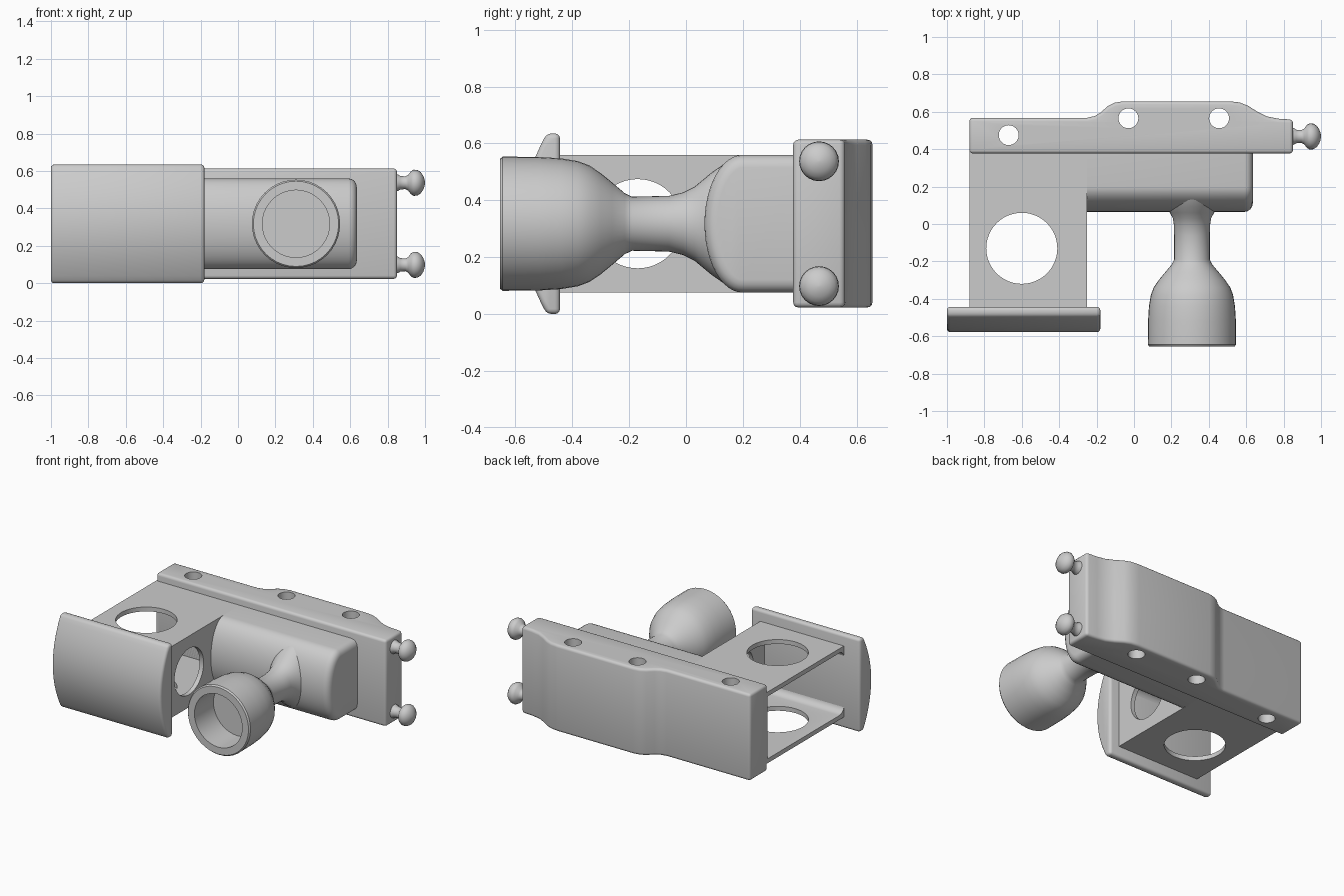
import bpy, bmesh, math
from mathutils import Vector

if "Cube" in bpy.data.objects:
    bpy.data.objects.remove(bpy.data.objects["Cube"])

MID = 0.3175  # height of the symmetry plane


def finish(name, bm, angle=35):
    bmesh.ops.recalc_face_normals(bm, faces=bm.faces)
    me = bpy.data.meshes.new(name)
    bm.to_mesh(me)
    bm.free()
    ob = bpy.data.objects.new(name, me)
    bpy.context.collection.objects.link(ob)
    smooth(ob, angle)
    return ob


def activate(ob):
    bpy.ops.object.select_all(action='DESELECT')
    ob.select_set(True)
    bpy.context.view_layer.objects.active = ob


def smooth(ob, angle=35):
    activate(ob)
    bpy.ops.object.shade_smooth_by_angle(angle=math.radians(angle))


def prism(name, pts, axis, lo, hi, bevel=0.0, pick=lambda m: True, segs=3):
    """Extrude a 2D profile along x (points are y,z) or z (points are x,y)."""
    place = (lambda p, t: (t, p[0], p[1])) if axis == 'x' else (lambda p, t: (p[0], p[1], t))
    bm = bmesh.new()
    a = [bm.verts.new(place(p, lo)) for p in pts]
    b = [bm.verts.new(place(p, hi)) for p in pts]
    bm.faces.new(a)
    bm.faces.new(b[::-1])
    n = len(pts)
    for i in range(n):
        bm.faces.new((a[i], b[i], b[(i + 1) % n], a[(i + 1) % n]))
    bmesh.ops.recalc_face_normals(bm, faces=bm.faces)
    if bevel:
        edges = [e for e in bm.edges if e.calc_face_angle() > math.radians(40)
                 and pick((e.verts[0].co + e.verts[1].co) / 2)]
        bmesh.ops.bevel(bm, geom=edges, offset=bevel, segments=segs, profile=0.5,
                        affect='EDGES', clamp_overlap=False)
    return finish(name, bm)


def lathe(name, prof, axis, centre, n=40):
    """Sweep rings (t, ra, rb) along an axis; rb is the vertical radius."""
    bm = bmesh.new()
    rings = []
    for t, ra, rb in prof:
        ring = []
        for i in range(n):
            a = 2 * math.pi * i / n
            u, v = ra * math.cos(a), rb * math.sin(a)
            co = (u, t, v) if axis == 'y' else (t, u, v)
            ring.append(bm.verts.new(Vector(centre) + Vector(co)))
        rings.append(ring)
    for r, s in zip(rings, rings[1:]):
        for i in range(n):
            bm.faces.new((r[i], r[(i + 1) % n], s[(i + 1) % n], s[i]))
    bm.faces.new(rings[0])
    bm.faces.new(rings[-1])
    return finish(name, bm)


def rod(axis, r, lo, hi, centre, n=48):
    return lathe("cutter", [(lo, r, r), (hi, r, r)], axis, centre, n)


def cut(ob, cutters):
    for c in cutters:
        m = ob.modifiers.new("cut", 'BOOLEAN')
        m.operation, m.solver, m.object = 'DIFFERENCE', 'EXACT', c
        activate(ob)
        # the smoothing is baked into the mesh, so only the cut is applied
        bpy.ops.object.modifier_apply(modifier=m.name)
        bpy.data.objects.remove(c, do_unlink=True)
    smooth(ob)


def rod_z(r, x, y):
    pts = [(x + r * math.cos(a), y + r * math.sin(a))
           for a in (2 * math.pi * i / 48 for i in range(48))]
    return prism("cutter", pts, 'z', -0.2, 0.9)


# back bar with a raised middle and three vertical holes
bar = prism("back_bar", [
    (-0.88, 0.377), (0.85, 0.377), (0.85, 0.558), (0.77, 0.563), (0.71, 0.575),
    (0.66, 0.60), (0.61, 0.632), (0.565, 0.65), (0.51, 0.656), (-0.06, 0.656),
    (-0.105, 0.648), (-0.14, 0.63), (-0.18, 0.595), (-0.21, 0.577), (-0.25, 0.568),
    (-0.88, 0.568)], 'z', 0.023, 0.613, 0.018)
cut(bar, [rod_z(0.053, x, y) for x, y in ((-0.67, 0.475), (-0.03, 0.565), (0.455, 0.565))])

# open box frame: hollow from the left, round windows in top, bottom and right wall
frame = prism("box_frame", [(-0.46, 0.075), (0.39, 0.075), (0.39, 0.56), (-0.46, 0.56)],
              'x', -0.88, -0.25)
cavity = prism("cutter", [(-0.445, 0.105), (0.377, 0.105), (0.377, 0.53), (-0.445, 0.53)],
               'x', -1.1, -0.28, 0.05, lambda m: m.y < -0.4 and abs(m.x + 0.69) < 0.1, 5)
wall_hole = prism("cutter", [(-0.17 + 0.157 * math.cos(a), MID + 0.157 * math.sin(a))
                             for a in (2 * math.pi * i / 48 for i in range(48))],
                  'x', -0.4, -0.1)
cut(frame, [cavity, rod_z(0.19, -0.6, -0.13), wall_hole])

# bowed front plate
arc = [(-0.578 + 0.088 * t * t, MID + MID * t) for t in (i / 8 for i in range(-8, 9))]
prism("front_plate", arc + [(-0.443, 2 * MID), (-0.443, 0.0)], 'x', -1.0, -0.18, 0.018)

# rounded barrel body, softened at its free end
half = [(0.2 - 0.135 * math.cos(a), MID + 0.2425 * math.sin(a))
        for a in (math.pi * (i / 24 - 0.5) for i in range(25))]
prism("barrel", half + [(0.385, 0.56), (0.385, 0.075)], 'x', -0.265, 0.635,
      0.045, lambda m: m.x > 0.6 and m.y < 0.38, 4)

# flared neck and hollow cup
prof = [(0.2, 0.15, 0.238), (0.14, 0.142, 0.215), (0.09, 0.132, 0.18), (0.06, 0.118, 0.155),
        (0.03, 0.102, 0.13), (-0.01, 0.096, 0.11), (-0.06, 0.095, 0.098)]
prof += [(t, r, r) for t, r in (
    (-0.19, 0.095), (-0.215, 0.107), (-0.26, 0.145), (-0.3, 0.178), (-0.34, 0.205),
    (-0.38, 0.22), (-0.44, 0.23), (-0.52, 0.235), (-0.645, 0.236), (-0.655, 0.228),
    (-0.655, 0.18), (-0.45, 0.18))]
lathe("neck_and_cup", prof, 'y', (0.31, 0, MID))

# two knobbed pegs on the right end
peg = [(0.84, 0.046), (0.855, 0.044), (0.868, 0.036), (0.895, 0.034), (0.91, 0.042),
       (0.925, 0.062), (0.94, 0.07), (0.96, 0.068), (0.978, 0.056), (0.99, 0.038),
       (0.997, 0.02), (1.0, 0.004)]
for side, z in (("lower", 0.098), ("upper", 0.537)):
    lathe(side + "_peg", [(t, r, r) for t, r in peg], 'x', (0, 0.468, z), 24)
